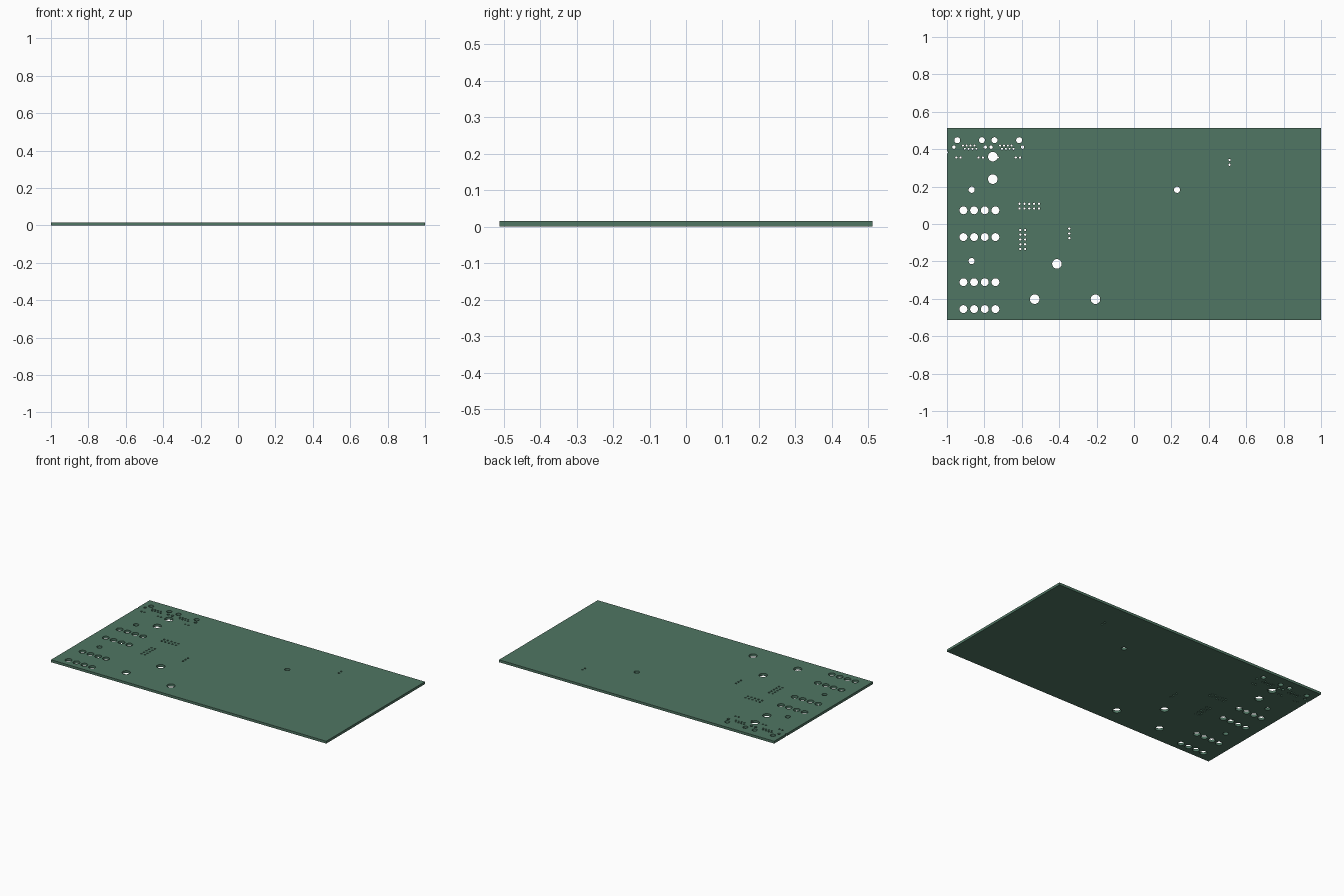
import bpy, bmesh
from mathutils import Matrix

if "Cube" in bpy.data.objects:
    bpy.data.objects.remove(bpy.data.objects["Cube"])

W, D, T = 2.0, 1.024, 0.016

# ---- hole groups: (x, y, radius) ----
pins, large = [], []

def grid(out, x0, y0, nx, ny, dx, dy, r):
    for i in range(nx):
        for j in range(ny):
            out.append((x0 + i * dx, y0 + j * dy, r))

# relay / terminal rows
for y in (0.073, -0.07, -0.311, -0.455):
    grid(large, -0.912, y, 4, 1, 0.057, 0, 0.021)
# big round holes
for x, y in ((-0.755, 0.36), (-0.755, 0.24), (-0.412, -0.213),
             (-0.531, -0.402), (-0.206, -0.402)):
    large.append((x, y, 0.0255))
# mounting holes
for x, y in ((-0.868, 0.183), (0.23, 0.183), (-0.868, -0.198)):
    large.append((x, y, 0.0165))
# two network-jack footprints
for cx in (-0.879, -0.680):
    for s in (-1, 1):
        large.append((cx + s * 0.066, 0.448, 0.016))
        large.append((cx + s * 0.084, 0.411, 0.009))
        pins += [(cx + s * 0.071, 0.355, 0.006), (cx + s * 0.048, 0.355, 0.006)]
    for k in range(8):
        pins.append((cx - 0.0357 + k * 0.0102, 0.402 if k % 2 else 0.419, 0.0055))
# notch on the left edge
pins.append((-1.0, 0.383, 0.006))
# pin headers
grid(pins, -0.612, 0.083, 5, 2, 0.026, 0.025, 0.006)
grid(pins, -0.608, -0.134, 2, 5, 0.026, 0.0256, 0.006)
grid(pins, -0.346, -0.076, 1, 3, 0, 0.0255, 0.006)
grid(pins, 0.511, 0.317, 1, 2, 0, 0.0255, 0.006)

def new_object(name, bm):
    me = bpy.data.meshes.new(name)
    bm.to_mesh(me)
    bm.free()
    ob = bpy.data.objects.new(name, me)
    bpy.context.collection.objects.link(ob)
    return ob

def drill(name, holes, segments):
    bm = bmesh.new()
    for x, y, r in holes:
        bmesh.ops.create_cone(bm, cap_ends=True, segments=segments, radius1=r, radius2=r,
                              depth=T * 4, matrix=Matrix.Translation((x, y, T / 2)))
    ob = new_object(name, bm)
    ob.hide_render = True
    return ob

# ---- board ----
bm = bmesh.new()
bmesh.ops.create_cube(bm, size=1, matrix=Matrix.Translation((0, 0, T / 2))
                      @ Matrix.Diagonal((W, D, T, 1)))
board = new_object("circuit_board", bm)
bpy.context.view_layer.objects.active = board
board.select_set(True)

# ---- drill the holes ----
for name, holes, seg in (("large_drill", large, 32), ("pin_drill", pins, 16)):
    cutter = drill(name, holes, seg)
    mod = board.modifiers.new(name, 'BOOLEAN')
    mod.operation = 'DIFFERENCE'
    mod.solver = 'EXACT'
    mod.object = cutter
    bpy.ops.object.modifier_apply(modifier=mod.name)
    bpy.data.objects.remove(cutter)

bpy.ops.object.shade_smooth_by_angle()

mat = bpy.data.materials.new("board_green")
mat.diffuse_color = (0.08, 0.18, 0.125, 1)
mat.use_nodes = True
mat.node_tree.nodes["Principled BSDF"].inputs["Base Color"].default_value = mat.diffuse_color
board.data.materials.clear()
board.data.materials.append(mat)
